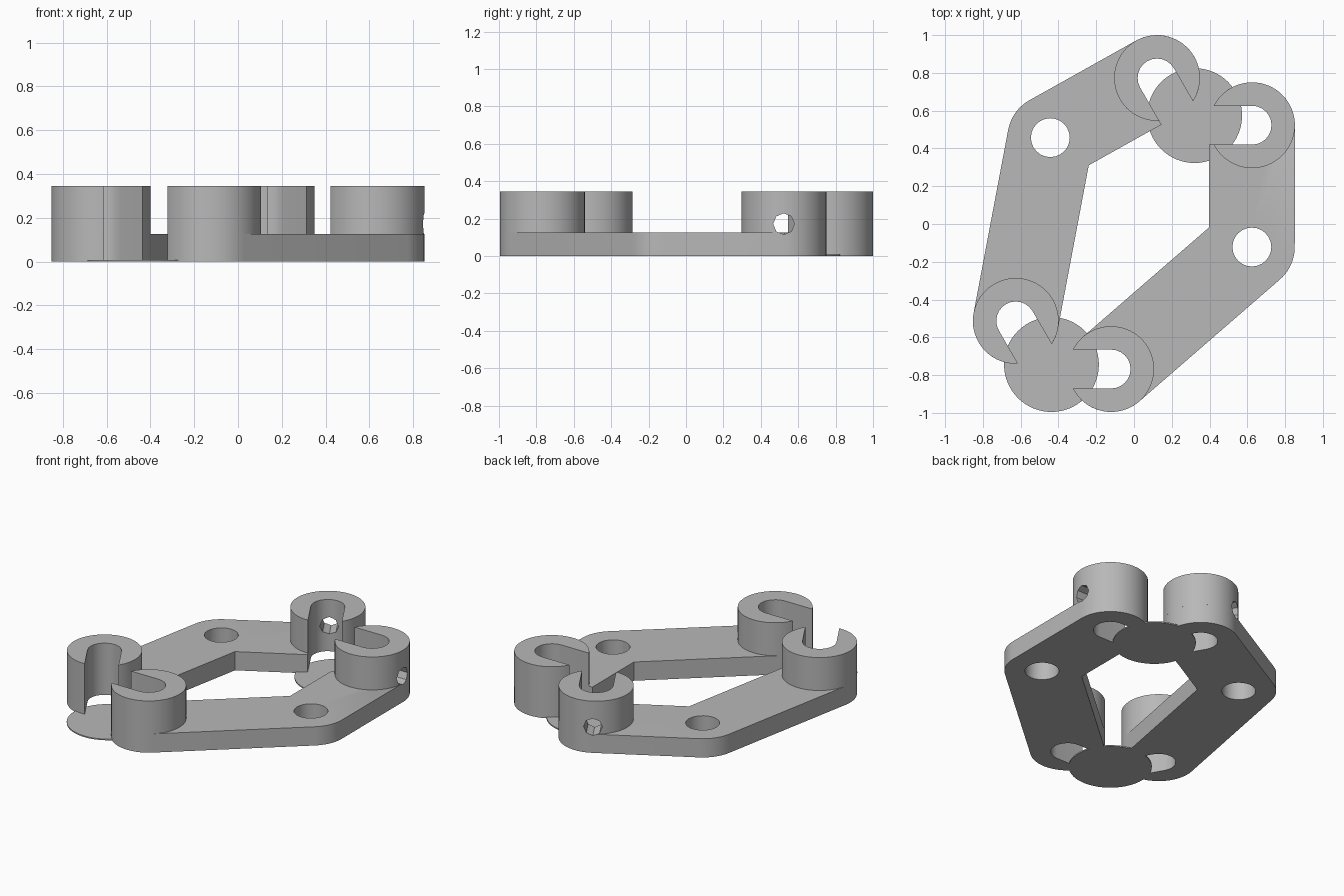
import bpy, bmesh
from math import radians, sin, pi
from mathutils import Vector, Matrix

if "Cube" in bpy.data.objects:
    bpy.data.objects.remove(bpy.data.objects["Cube"])

ARM_TOP, SOCKET_TOP, DISC_TOP = 0.125, 0.345, 0.008
R_OUT, R_HOLE, R_DISC = 0.227, 0.103, 0.251

grey = bpy.data.materials.new("plain_grey")
grey.use_nodes = True
grey.diffuse_color = (0.48, 0.48, 0.48, 1)
grey.node_tree.nodes["Principled BSDF"].inputs["Base Color"].default_value = (0.48, 0.48, 0.48, 1)


def arc(center, r, start, end, steps):
    """Points on an arc, angles in radians."""
    out = []
    for i in range(steps + 1):
        a = start + (end - start) * i / steps
        out.append(center + r * Vector((1, 0)) @ Matrix.Rotation(-a, 2))
    return out


def circle(center, r, sides):
    return arc(center, r, 0, 2 * pi, sides)[:-1]


def prism(name, outline, z0, z1):
    """Extrude a counter-clockwise outline upwards."""
    bm = bmesh.new()
    base = bm.faces.new([bm.verts.new((p.x, p.y, z0)) for p in outline])
    top = bmesh.ops.extrude_face_region(bm, geom=[base])["geom"]
    bmesh.ops.translate(bm, vec=(0, 0, z1 - z0),
                        verts=[g for g in top if isinstance(g, bmesh.types.BMVert)])
    bmesh.ops.recalc_face_normals(bm, faces=bm.faces)
    mesh = bpy.data.meshes.new(name)
    bm.to_mesh(mesh)
    bm.free()
    mesh.materials.append(grey)
    obj = bpy.data.objects.new(name, mesh)
    bpy.context.collection.objects.link(obj)
    return obj


def activate(obj):
    bpy.ops.object.select_all(action='DESELECT')
    obj.select_set(True)
    bpy.context.view_layer.objects.active = obj


def cut(obj, cutter):
    """Subtract a cutter, then delete it."""
    activate(obj)
    mod = obj.modifiers.new("cut", 'BOOLEAN')
    mod.operation, mod.solver, mod.object = 'DIFFERENCE', 'EXACT', cutter
    bpy.ops.object.modifier_apply(modifier=mod.name)
    bpy.data.objects.remove(cutter)


def smooth(obj):
    activate(obj)
    bpy.ops.object.shade_smooth_by_angle(angle=radians(30))


def slot_cutter(c, angle):
    """Round hole opening into a straight slot towards angle."""
    pts = arc(c, R_HOLE, angle + pi / 2, angle + 1.5 * pi, 12)
    reach = 0.4 * Vector((1, 0)) @ Matrix.Rotation(-angle, 2)
    return prism("slot_cutter", pts + [pts[-1] + reach, pts[0] + reach], -0.1, 0.5)


def screw_cutter(c, angle):
    """Small sideways bore through the wall opposite the slot."""
    obj = prism("screw_cutter", circle(Vector((0, 0)), 0.057, 8), 0, 0.4)
    turn = Matrix.Rotation(angle + pi, 4, 'Z') @ Matrix.Rotation(pi / 2, 4, 'Y')
    obj.data.transform(Matrix.Translation((c.x, c.y, 0.172)) @ turn)
    return obj


def elbow(e1, p, e2):
    """Bent bar outline with round ends and a round outer corner."""
    u1, u2 = (e1 - p).normalized(), (e2 - p).normalized()
    a1 = -Vector((1, 0)).angle_signed(u1)
    bend = u1.angle(u2)
    a2 = a1 + bend
    inner = p + (u1 + u2).normalized() * R_OUT / sin(bend / 2)
    q = pi / 2
    return (arc(e1, R_OUT, a1 - q, a1 + q, 32) + [inner]
            + arc(e2, R_OUT, a2 - q, a2 + q, 32)
            + arc(p, R_OUT, a2 + q, a1 - q + 2 * pi, 10))


LEFTWARD, DIAGONAL = pi, radians(-60)
# name, socket centre, slot direction, has screw bore
back_left = ("back_left", Vector((0.625, 0.523)), LEFTWARD, True)
back_mid = ("back_middle", Vector((0.122, 0.773)), DIAGONAL, True)
front_right = ("front_right", Vector((-0.626, -0.513)), DIAGONAL, False)
front_mid = ("front_middle", Vector((-0.121, -0.768)), LEFTWARD, False)

# Two bent arms, each with a pivot hole and a clip socket at both ends
for side, pivot, ends in (("left", Vector((0.624, -0.122)), (back_left, front_mid)),
                          ("right", Vector((-0.443, 0.457)), (front_right, back_mid))):
    arm = prism(side + "_arm", elbow(ends[0][1], pivot, ends[1][1]), 0, ARM_TOP)
    cut(arm, prism("pivot_cutter", circle(pivot, R_HOLE, 24), -0.1, 0.5))
    for name, c, angle, bored in ends:
        socket = prism(name + "_socket", circle(c, R_OUT, 64), ARM_TOP, SOCKET_TOP)
        for part in (arm, socket):
            cut(part, slot_cutter(c, angle))
            if bored:
                cut(part, screw_cutter(c, angle))
        smooth(socket)
    smooth(arm)

# Thin discs bridging each pair of sockets
for name, c in (("back_disc", Vector((0.321, 0.574))), ("front_disc", Vector((-0.437, -0.744)))):
    smooth(prism(name, circle(c, R_DISC, 64), 0, DISC_TOP))
